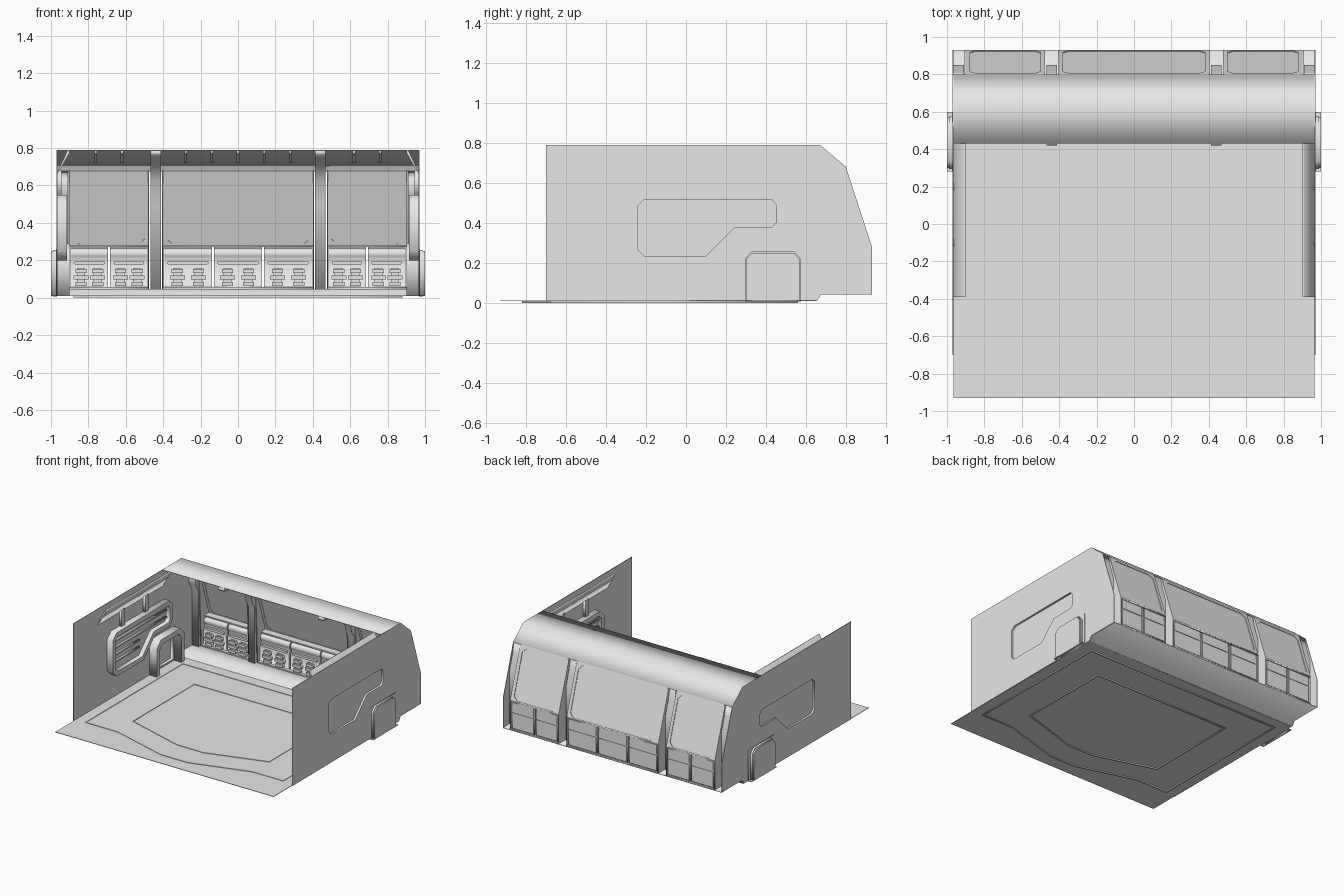
import bpy
from mathutils import Matrix, Vector

if "Cube" in bpy.data.objects:
    bpy.data.objects.remove(bpy.data.objects["Cube"])

grey = bpy.data.materials.new("light_grey")
grey.use_nodes = True
grey.diffuse_color = (0.8, 0.8, 0.8, 1)
grey.node_tree.nodes["Principled BSDF"].inputs["Base Color"].default_value = (0.8, 0.8, 0.8, 1)


def frame(origin, x, y):
    """Matrix placing a 2D drawing with the given axes."""
    x, y = Vector(x).normalized(), Vector(y).normalized()
    m = Matrix((x, y, x.cross(y))).transposed().to_4x4()
    m.translation = origin
    return m


SIDE = frame((0, 0, 0), (0, 1, 0), (0, 0, 1))
PLAN = Matrix.Identity(4)
REAR = frame((0, 0, 0), (-1, 0, 0), (0, 0, 1))
SLOPE = frame((0, 0.80, 0.68), (1, 0, 0), (0, 0.13, -0.40))


def sheet(name, outlines, lo, hi, plane, mirror=False):
    """Extrude outlines (inner ones are holes) from lo to hi across a plane."""
    cu = bpy.data.curves.new(name, "CURVE")
    cu.dimensions, cu.fill_mode, cu.extrude = "2D", "BOTH", (hi - lo) / 2
    for pts in outlines:
        sp = cu.splines.new("POLY")
        sp.points.add(len(pts) - 1)
        for p, (a, b) in zip(sp.points, pts):
            p.co = (a, b, 0, 1)
        sp.use_cyclic_u = True
    tmp = bpy.data.objects.new(name + "_curve", cu)
    bpy.context.collection.objects.link(tmp)
    deps = bpy.context.evaluated_depsgraph_get()
    me = bpy.data.meshes.new_from_object(tmp.evaluated_get(deps))
    bpy.data.objects.remove(tmp)
    bpy.data.curves.remove(cu)
    me.transform(plane @ Matrix.Translation((0, 0, (lo + hi) / 2)))
    me.name = name
    me.materials.clear()
    me.materials.append(grey)
    ob = bpy.data.objects.new(name, me)
    bpy.context.collection.objects.link(ob)
    if mirror:
        ob.modifiers.new("mirror", "MIRROR")
    return ob


def rect(a0, a1, b0, b1, c=0):
    """Rectangle, with corners cut by c."""
    if not c:
        return [(a0, b0), (a1, b0), (a1, b1), (a0, b1)]
    return [(a0 + c, b0), (a1 - c, b0), (a1, b0 + c), (a1, b1 - c),
            (a1 - c, b1), (a0 + c, b1), (a0, b1 - c), (a0, b0 + c)]


def grow(pts, d):
    """Mitred offset of a counter-clockwise outline."""
    out = []
    for i, p in enumerate(pts):
        p, a, b = Vector(p), Vector(pts[i - 1]), Vector(pts[(i + 1) % len(pts)])
        u, v = (p - a).normalized(), (b - p).normalized()
        n, m = Vector((u.y, -u.x)), Vector((v.y, -v.x))
        out.append(tuple(p + (n + m) * d / (1 + n.dot(m))))
    return out


def mirrored(pts):
    """Close a right-hand half outline across x = 0."""
    return pts + [(-x, y) for x, y in reversed(pts)]


# Floor with two engraved grooves, and the raised rear step
outer = mirrored([(0.12, -0.82), (0.60, -0.68), (0.88, -0.68), (0.88, 0.56)])
inner = mirrored([(0.12, -0.615), (0.61, -0.467), (0.61, 0.32)])
grooves = [outer, grow(outer, -0.012), inner, grow(inner, -0.012)]
border = mirrored([(0.966, -0.93), (0.966, 0.28), (1.0, 0.28), (1.0, 0.60), (0.966, 0.60), (0.966, 0.65)])
sheet("floor", [border] + grooves, 0.008, 0.012, PLAN)
sheet("floor_grooves", grooves, 0.0, 0.008, PLAN)
sheet("rear_step", [[(0.64, 0.008), (0.655, 0.008), (0.675, 0.042), (0.93, 0.042),
                     (0.93, 0.047), (0.67, 0.047), (0.65, 0.012)]], -0.966, 0.966, SIDE)

# Side walls with window and doorway openings
window = [(-0.21, 0.235), (0.10, 0.235), (0.245, 0.38), (0.43, 0.38), (0.45, 0.40),
          (0.45, 0.49), (0.43, 0.515), (-0.21, 0.515), (-0.24, 0.485), (-0.24, 0.265)]
door = [(0.30, 0.012), (0.57, 0.012), (0.57, 0.215), (0.54, 0.25), (0.33, 0.25), (0.30, 0.215)]
wall = [(-0.70, 0.008), (0.65, 0.012), (0.67, 0.045), (0.93, 0.045), (0.93, 0.28),
        (0.80, 0.68), (0.67, 0.79), (-0.70, 0.79)]
doorway = [(y, max(z, 0.02)) for y, z in door]
sheet("side_wall", [wall, window, doorway], 0.966, 0.97, SIDE, True)
sheet("side_window_frame", [grow(window, 0.035), window], 0.915, 0.967, SIDE, True)
sheet("side_window_pane", [window], 0.950, 0.954, SIDE, True)
for i in range(4):
    z = 0.30 + i * 0.055
    sheet("side_window_slat", [rect(-0.24, 0.10 if z < 0.38 else 0.44, z, z + 0.012)], 0.935, 0.952, SIDE, True)
for y in (-0.12, 0.18):
    sheet("side_wall_rib", [rect(y, y + 0.04, 0.54, 0.68)], 0.945, 0.967, SIDE, True)

# Door pods pushed outward, with an arch inside
sheet("door_pod_rim", [grow(door, 0.006), grow(door, -0.012)], 0.968, 0.99, SIDE, True)
sheet("door_pod_panel", [door], 0.99, 1.0, SIDE, True)
sheet("door_pod_backing", [rect(0.28, 0.60, 0.012, 0.26), doorway], 0.968, 0.974, SIDE, True)
arch = [(0.26, 0.012), (0.30, 0.012), (0.30, 0.215), (0.33, 0.25), (0.54, 0.25), (0.57, 0.215),
        (0.57, 0.012), (0.61, 0.012), (0.61, 0.235), (0.56, 0.29), (0.31, 0.29), (0.26, 0.235)]
sheet("door_arch", [arch], 0.90, 0.967, SIDE, True)

# Leaning panel above each side wall
LEAN = frame((0, 0, 0), (1, 0, 0), (0, 0, 1))
sheet("overhead_side_panel", [[(0.966, 0.66), (0.966, 0.672), (0.91, 0.79), (0.90, 0.79), (0.90, 0.775)]],
      -0.43, 0.39, LEAN, True)

# Roof strip with small ribs under its slope
sheet("roof", [[(0.43, 0.785), (0.668, 0.785), (0.797, 0.676), (0.80, 0.68), (0.67, 0.79), (0.43, 0.79)]],
      -0.97, 0.97, SIDE)
for x in (-0.76, -0.62, -0.28, -0.14, 0, 0.14, 0.28, 0.62, 0.76):
    sheet("roof_rib", [[(0.60, 0.786), (0.62, 0.765), (0.665, 0.765), (0.72, 0.72), (0.75, 0.72), (0.67, 0.787)]],
          x - 0.007, x + 0.007, SIDE)

# Bent pillars between the rear bays, set deep behind open channels
pillar = [(0.80, 0.045), (0.80, 0.49), (0.765, 0.55), (0.755, 0.62), (0.65, 0.74), (0.42, 0.765),
          (0.42, 0.786), (0.668, 0.786), (0.795, 0.678), (0.81, 0.60), (0.85, 0.47), (0.85, 0.045)]
cheek = [(0.82, 0.045), (0.93, 0.045), (0.93, 0.28), (0.80, 0.68), (0.775, 0.68), (0.80, 0.55)]
sheet("inner_pillar", [pillar], 0.412, 0.468, SIDE, True)
sheet("corner_pillar", [[p for p in pillar if p[0] > 0.7]], 0.908, 0.966, SIDE, True)
for x in (0.40, 0.476, 0.90):
    sheet("pillar_cheek", [cheek], x, x + 0.006, SIDE, True)

# Rear bays: window, console units and outer panels
console = [(0.83, 0.045), (0.92, 0.045), (0.92, 0.275), (0.90, 0.275), (0.88, 0.262), (0.865, 0.262),
           (0.85, 0.25), (0.85, 0.222), (0.862, 0.21), (0.845, 0.165), (0.845, 0.05)]
slope_len = 0.42
for x0, x1, units in ((-0.90, -0.478, 2), (-0.402, 0.402, 3), (0.478, 0.90, 2)):
    pane = rect(x0 + 0.022, x1 - 0.022, 0.022, slope_len - 0.008, 0.03)
    sheet("rear_window_surround", [rect(x0, x1, 0, slope_len), pane], -0.012, 0, SLOPE)
    sheet("rear_window_pane", [pane], -0.009, -0.005, SLOPE)
    sheet("rear_sill", [rect(x0, x1, 0.86, 0.93)], 0.27, 0.28, PLAN)
    sheet("rear_base", [rect(x0, x1, 0.82, 0.93)], 0.047, 0.056, PLAN)
    w = (x1 - x0) / units
    for i in range(units):
        a, b = x0 + i * w + 0.005, x0 + (i + 1) * w - 0.005
        mid = (a + b) / 2
        sheet("console", [console], a, b, SIDE)
        sheet("console_slot", [rect(-b + 0.02, -a - 0.02, 0.178, 0.196, 0.004)], -0.0, 0.018,
              REAR @ Matrix.Translation((0, 0, 0.838)))
        sheet("outer_lower_panel", [rect(-b + 0.008, -a - 0.008, 0.062, 0.185)], 0.918, 0.926, REAR)
        sheet("outer_upper_panel", [rect(-b + 0.008, -a - 0.008, 0.195, 0.268)], 0.918, 0.926, REAR)
        # Key clusters on the console front
        for side in (-1, 1):
            c = -mid + side * w * 0.21
            sheet("console_keys_stem", [rect(c - 0.022, c + 0.022, 0.062, 0.16)], 0.833, 0.846, REAR)
            for z in (0.07, 0.105, 0.14):
                h = 0.04 if z == 0.105 else 0.03
                sheet("console_key", [rect(c - h, c + h, z - 0.008, z + 0.014)], 0.822, 0.846, REAR)
